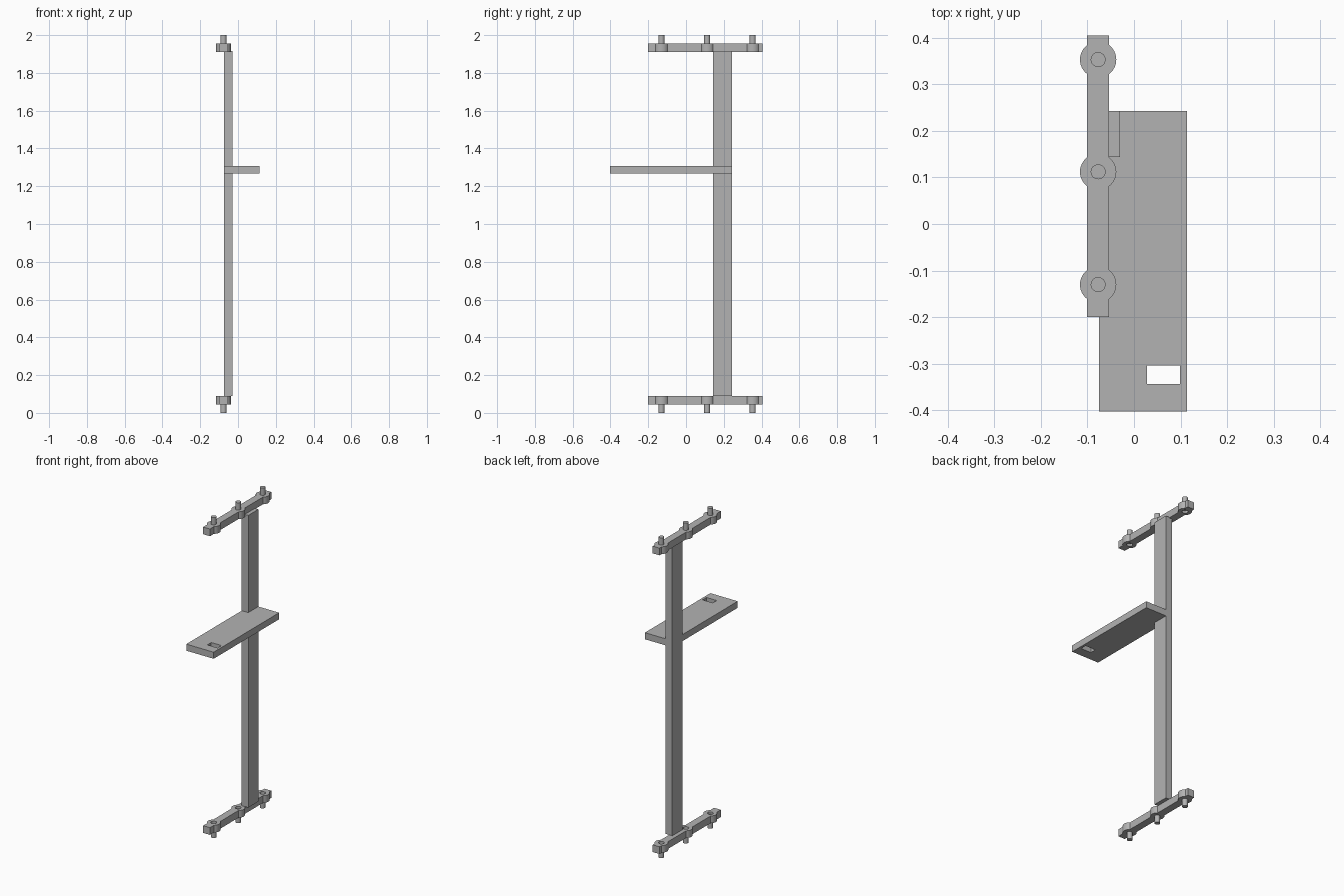
import bpy
import bmesh
from math import asin, sin, cos, pi

cube = bpy.data.objects.get("Cube")
if cube:
    bpy.data.objects.remove(cube, do_unlink=True)

grey = bpy.data.materials.new("plain grey")
grey.use_nodes = True
colour = (0.45, 0.45, 0.45, 1)
grey.diffuse_color = colour
grey.node_tree.nodes["Principled BSDF"].inputs["Base Color"].default_value = colour


def prism(name, outline, z0, z1):
    """Solid made by extruding a closed outline upwards."""
    bm = bmesh.new()
    face = bm.faces.new([bm.verts.new((x, y, z0)) for x, y in outline])
    top = bmesh.ops.extrude_face_region(bm, geom=[face])["geom"]
    bmesh.ops.translate(bm, vec=(0, 0, z1 - z0),
                        verts=[v for v in top if isinstance(v, bmesh.types.BMVert)])
    bmesh.ops.recalc_face_normals(bm, faces=bm.faces)
    mesh = bpy.data.meshes.new(name)
    bm.to_mesh(mesh)
    bm.free()
    mesh.materials.append(grey)
    obj = bpy.data.objects.new(name, mesh)
    bpy.context.collection.objects.link(obj)
    return obj


def rect(x0, x1, y0, y1):
    return [(x0, y0), (x1, y0), (x1, y1), (x0, y1)]


def circle(x, y, r, n=32):
    return [(x + r * cos(2 * pi * i / n), y + r * sin(2 * pi * i / n)) for i in range(n)]


def cut(obj, cutters):
    """Subtract the cutters from obj and delete them."""
    for c in cutters:
        c.hide_render = True
        mod = obj.modifiers.new("cut", "BOOLEAN")
        mod.operation = "DIFFERENCE"
        mod.solver = "EXACT"
        mod.object = c
    graph = bpy.context.evaluated_depsgraph_get()
    mesh = bpy.data.meshes.new_from_object(obj.evaluated_get(graph))
    obj.modifiers.clear()
    obj.data = mesh
    for c in cutters:
        bpy.data.objects.remove(c, do_unlink=True)


def smooth(obj):
    bpy.ops.object.select_all(action="DESELECT")
    obj.select_set(True)
    bpy.context.view_layer.objects.active = obj
    bpy.ops.object.shade_smooth_by_angle(angle=pi / 6)


# Post and slotted shelf
prism("post", rect(-0.075, -0.03, 0.144, 0.243), 0.09, 1.915)
shelf = prism("shelf", rect(-0.075, 0.114, -0.403, 0.243), 1.267, 1.308)
cut(shelf, [prism("slot_cutter", rect(0.028, 0.099, -0.343, -0.304), 1.2, 1.4)])

# Mounting bars: a straight strip swelling into a round boss at each pin
BAR_X, HALF, BOSS, PIN = -0.077, 0.0235, 0.039, 0.016
PIN_YS = (-0.13, 0.112, 0.353)
START, END = -0.2, 0.405
reach = asin(HALF / BOSS)
right_edge = [(HALF, START)]
for y in PIN_YS:
    for i in range(13):
        a = -pi / 2 + reach + (pi - 2 * reach) * i / 12
        # The arc begins and ends where the boss meets the strip edge
        a_x, a_y = BOSS * cos(a), BOSS * sin(a)
        right_edge.append((a_x, y + a_y))
right_edge.append((HALF, END))
outline = [(BAR_X + x, y) for x, y in right_edge]
outline += [(BAR_X - x, y) for x, y in reversed(right_edge)]


def span(upper, low, high):
    """Heights measured on the upper bar, mirrored for the lower one."""
    return (low, high) if upper else (2 - high, 2 - low)


for upper, label in ((True, "upper"), (False, "lower")):
    bar = prism(label + "_bar", outline, *span(upper, 1.91, 1.955))
    cut(bar, [prism("recess_cutter", circle(BAR_X, y, PIN + 0.001), *span(upper, 1.88, 1.925))
              for y in PIN_YS])
    smooth(bar)
    for y, place in zip(PIN_YS, ("front", "middle", "back")):
        pin = prism(f"{label}_{place}_pin", circle(BAR_X, y, PIN), *span(upper, 1.94, 2.0))
        smooth(pin)
